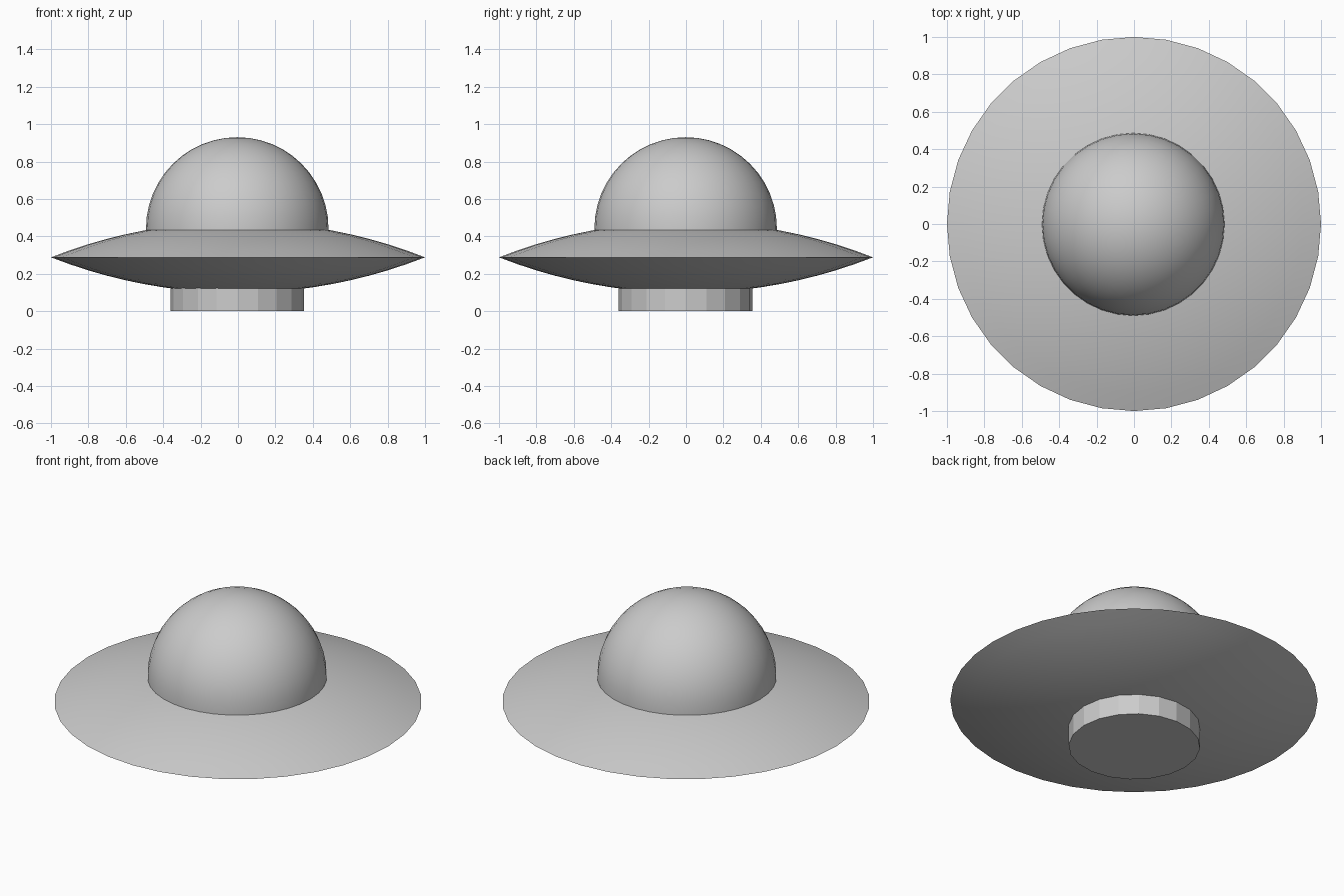
import bpy, bmesh
from math import sin, cos, pi, asin, radians

cube = bpy.data.objects.get("Cube")
if cube:
    bpy.data.objects.remove(cube, do_unlink=True)

grey = bpy.data.materials.new("light_grey")
grey.use_nodes = True
colour = (0.6, 0.6, 0.6, 1)
grey.diffuse_color = colour
grey.node_tree.nodes["Principled BSDF"].inputs["Base Color"].default_value = colour


def lathe(name, profile, sides, centre=(0, 0), smooth_angle=None):
    """Spin (radius, height) points around z; the ends close in a pole or a flat cap."""
    bm = bmesh.new()
    rings = []
    for r, z in profile:
        count = 1 if r < 1e-5 else sides
        rings.append([bm.verts.new((r * cos(2 * pi * i / sides), r * sin(2 * pi * i / sides), z))
                      for i in range(count)])
    for a, b in zip(rings, rings[1:]):
        for i in range(sides):
            j = (i + 1) % sides
            corners = [a[i % len(a)], a[j % len(a)], b[j % len(b)], b[i % len(b)]]
            bm.faces.new(list(dict.fromkeys(corners)))
    for ring in (rings[0], rings[-1]):
        if len(ring) > 1:
            bm.faces.new(ring)
    bmesh.ops.recalc_face_normals(bm, faces=bm.faces)
    mesh = bpy.data.meshes.new(name)
    bm.to_mesh(mesh)
    bm.free()
    mesh.materials.append(grey)
    obj = bpy.data.objects.new(name, mesh)
    obj.location = (*centre, 0)
    bpy.context.collection.objects.link(obj)
    if smooth_angle:
        bpy.ops.object.select_all(action='DESELECT')
        obj.select_set(True)
        bpy.context.view_layer.objects.active = obj
        bpy.ops.object.shade_smooth_by_angle(angle=radians(smooth_angle))
    return obj


# Saucer: two shallow spherical caps meeting at a sharp rim
RIM_Z, CAP, STEPS = 0.288, 0.19, 10
ball = (1 + CAP ** 2) / (2 * CAP)
half = asin(1 / ball)
upper = [(ball * sin(half * i / STEPS), ball * cos(half * i / STEPS) - ball + CAP)
         for i in range(STEPS + 1)]
lower = [(r, RIM_Z - h) for r, h in upper]
upper = [(r, RIM_Z + h) for r, h in reversed(upper)]
lathe("saucer_hull", lower + upper[1:], 36, smooth_angle=30)

# Cockpit dome: hemisphere with a short skirt sunk into the hull
OFFSET = (-0.004, -0.002)
DOME_R, DOME_Z = 0.488, 0.442
dome = [(DOME_R, DOME_Z - 0.04)]
dome += [(DOME_R * cos(pi / 2 * i / 12), DOME_Z + DOME_R * sin(pi / 2 * i / 12)) for i in range(13)]
lathe("cockpit_dome", dome, 36, OFFSET, smooth_angle=30)

# Landing base: flat-sided drum reaching up into the hull
lathe("landing_base", [(0.358, 0), (0.358, 0.16)], 20, OFFSET)
